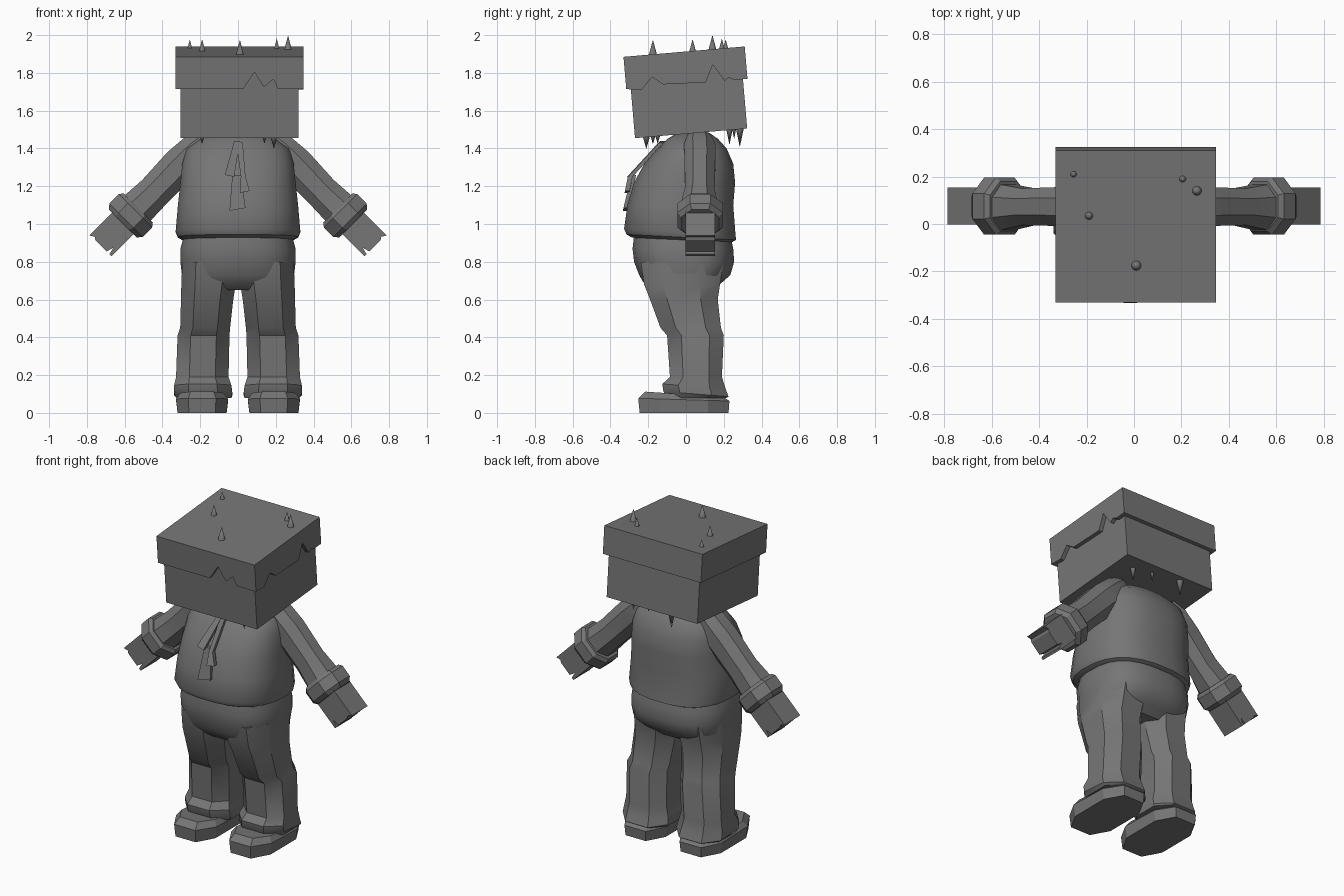
import bpy, bmesh, math
from mathutils import Matrix, Vector

cube = bpy.data.objects.get("Cube")
if cube:
    bpy.data.objects.remove(cube)

grey = bpy.data.materials.new("stone_grey")
grey.use_nodes = True
grey.diffuse_color = (0.18, 0.18, 0.18, 1)
grey.node_tree.nodes["Principled BSDF"].inputs["Base Color"].default_value = (0.18, 0.18, 0.18, 1)


def finish(name, bm, matrix=None, angle=0):
    """Turn a bmesh into a named object; angle > 0 smooths below that angle."""
    if matrix:
        bm.transform(matrix)
    bmesh.ops.recalc_face_normals(bm, faces=bm.faces)
    mesh = bpy.data.meshes.new(name)
    bm.to_mesh(mesh)
    bm.free()
    mesh.materials.append(grey)
    obj = bpy.data.objects.new(name, mesh)
    bpy.context.collection.objects.link(obj)
    if angle:
        bpy.ops.object.select_all(action='DESELECT')
        obj.select_set(True)
        bpy.context.view_layer.objects.active = obj
        bpy.ops.object.shade_smooth_by_angle(angle=math.radians(angle))
    return obj


def loft(name, rings, sides=8, power=2.0, matrix=None, angle=0):
    """Rings are (z, x0, x1, y0, y1[, tilt]) cross-sections joined bottom to top."""
    bm = bmesh.new()
    unit = []
    for i in range(sides):
        a = math.tau * (i + 0.5) / sides
        unit.append([math.copysign(abs(t) ** (2 / power), t) for t in (math.cos(a), math.sin(a))])
    peak = max(u[0] for u in unit)
    loops = []
    for z, x0, x1, y0, y1, *tilt in rings:
        t = tilt[0] if tilt else 0
        loop = []
        for u, v in unit:
            y = (y1 - y0) / 2 * v / peak
            loop.append(bm.verts.new(((x0 + x1) / 2 + (x1 - x0) / 2 * u / peak,
                                      (y0 + y1) / 2 + y, z + t * y)))
        loops.append(loop)
    for low, high in zip(loops, loops[1:]):
        for i in range(sides):
            j = (i + 1) % sides
            bm.faces.new((low[i], low[j], high[j], high[i]))
    bm.faces.new(loops[0])
    bm.faces.new(loops[-1])
    return finish(name, bm, matrix, angle)


# Torso: a rounded shirt with a flared hem
loft("shirt", [
    (0.915, -.29, .29, -.285, .24, -.05), (0.93, -.318, .318, -.315, .265, -.05),
    (0.96, -.33, .33, -.328, .262, -.05), (1.1, -.318, .318, -.31, .25),
    (1.22, -.305, .305, -.275, .26), (1.32, -.295, .295, -.22, .25),
    (1.4, -.27, .27, -.15, .215), (1.45, -.2, .2, -.1, .17),
    (1.485, -.1, .1, -.04, .12)], 24, 2.5, angle=35)

# Hips
loft("hips", [
    (0.65, -.26, .26, -.17, .14), (0.69, -.29, .29, -.225, .19),
    (0.73, -.297, .297, -.248, .235), (0.8, -.305, .305, -.275, .255),
    (0.87, -.305, .305, -.283, .25), (0.94, -.285, .285, -.275, .235)], 24, 2.6, angle=35)

for side, sign in (("left", 1), ("right", -1)):
    mirror = Matrix.Scale(sign, 4, Vector((1, 0, 0)))

    # Trouser leg with a kneed break and a flared cuff
    loft(side + "_leg", [
        (0.08, .035, .325, -.1, .215), (0.1, .03, .34, -.12, .225, -.08),
        (0.14, .035, .338, -.125, .21, -.08), (0.19, .05, .328, -.085, .19),
        (0.41, .045, .32, -.1, .2), (0.45, .042, .306, -.135, .185),
        (0.6, .025, .302, -.19, .168), (0.68, .012, .3, -.222, .18),
        (0.8, .01, .295, -.24, .2)], 8, 2.5, mirror, 35)

    # Chunky shoe
    loft(side + "_shoe", [
        (0, .06, .32, -.245, .225), (0.07, .052, .328, -.253, .23, -.03),
        (0.098, .075, .305, -.215, .2, -.07)], 8, 2.8, mirror, 20)

    # Arm pieces run down a 45 degree axis from the shoulder
    arm = mirror @ Matrix.Translation((.2, .07, 1.42)) @ Matrix.Rotation(math.radians(135), 4, 'Y')
    loft(side + "_sleeve", [
        (-.05, -.06, .06, -.06, .06), (0.03, -.085, .08, -.08, .085),
        (0.15, -.095, .095, -.078, .085), (0.35, -.085, .095, -.075, .08),
        (0.5, -.095, .1, -.1, .1)], 8, 2.2, arm, 35)
    loft(side + "_cuff", [
        (0.47, -.105, .115, -.1, .11), (0.49, -.12, .13, -.115, .125),
        (0.56, -.12, .13, -.115, .125), (0.585, -.1, .11, -.095, .105)], 8, 2.2, arm)

    # Blocky hand with a small cleft at the finger end
    bm = bmesh.new()
    outline = [(-.075, .54), (.085, .54), (.085, .755), (.06, .74), (.045, .75),
               (-.04, .75), (-.05, .71), (-.06, .75), (-.075, .75)]
    # The cleft sits on the upper edge of the hand
    face = bm.faces.new([bm.verts.new((-x + .01, -.072, z)) for x, z in outline])
    out = bmesh.ops.extrude_face_region(bm, geom=[face])
    bmesh.ops.translate(bm, vec=(0, .155, 0), verts=[v for v in out["geom"] if isinstance(v, bmesh.types.BMVert)])
    finish(side + "_hand", bm, arm)


# Neck tie: flat strips lying on the chest
def chest(z):
    return -.1 - (1.45 - z) * .92 if z > 1.25 else -.284 - (1.25 - z) * .2


def strip(name, points, lift):
    bm = bmesh.new()
    face = bm.faces.new([bm.verts.new((x, chest(z) - lift, z)) for x, z in points])
    out = bmesh.ops.extrude_face_region(bm, geom=[face])
    bmesh.ops.translate(bm, vec=(0, .025, 0), verts=[v for v in out["geom"] if isinstance(v, bmesh.types.BMVert)])
    finish(name, bm)


strip("tie_left_tail", [(-.02, 1.44), (.01, 1.44), (-.02, 1.25), (-.07, 1.26)], .028)
strip("tie_right_tail", [(-.01, 1.44), (.025, 1.43), (.04, 1.25), (.062, 1.175), (.01, 1.165), (.015, 1.25)], .024)
strip("tie_long_tail", [(-.03, 1.26), (.015, 1.26), (.04, 1.085), (-.045, 1.07)], .014)

# Head frame: origin at the middle of the box bottom, tipped forward
head = Matrix.Translation((.0075, .027, 1.48)) @ Matrix.Rotation(math.radians(4.9), 4, 'X')
INNER, OUTER, RIM, TOP = .298, .322, .262, .434
WIDE = 1.05  # the head is slightly wider than deep

bm = bmesh.new()
bmesh.ops.create_cube(bm, size=1, matrix=Matrix.Translation((0, 0, .2)) @ Matrix.Diagonal((INNER * 2 * WIDE, INNER * 2, .4, 1)))
finish("head_box", bm, head)

# Lid: a skirt whose lower rim is jagged on the front and left
jag_front = [(.02, 0), (.08, .09), (.13, .01), (.18, .053), (.205, 0)]
jag_left = [(-.24, -.008), (-.18, .053), (-.125, .009), (.1, 0), (.145, .09), (.2, 0), (.225, .015), (.25, 0)]
o = OUTER
walls = [[(-o, -o, 0)] + [(x / WIDE, -o, h) for x, h in jag_front],
         [(o, -o, 0)] + [(o, y, h) for y, h in jag_left],
         [(o, o, 0)], [(-o, o, 0)]]
bm = bmesh.new()
rim = [[bm.verts.new((x * WIDE, y, RIM + h)) for x, y, h in wall] for wall in walls]
top = [bm.verts.new((w[0][0] * WIDE, w[0][1], TOP)) for w in walls]
for i in range(4):
    j = (i + 1) % 4
    bm.faces.new(rim[i] + [rim[j][0], top[j], top[i]])
bm.faces.new(top)
outer_rim = sum(rim, [])
clamp = lambda v, m: max(-m, min(m, v))
inner_rim = [bm.verts.new((clamp(v.co.x, INNER * WIDE), clamp(v.co.y, INNER), v.co.z)) for v in outer_rim]
for i in range(len(outer_rim)):
    j = (i + 1) % len(outer_rim)
    bm.faces.new((outer_rim[i], outer_rim[j], inner_rim[j], inner_rim[i]))
finish("head_lid", bm, head)


# Spikes on the lid and below the box: (x, y, radius, height)
def spike(name, x, y, z, radius, height):
    bm = bmesh.new()
    bmesh.ops.create_cone(bm, cap_ends=True, segments=10, radius1=radius, radius2=0, depth=abs(height),
                          matrix=Matrix.Translation((x, y, z + height / 2)) @ Matrix.Rotation(0 if height > 0 else math.pi, 4, 'X'))
    finish(name, bm, angle=40)


for i, (x, y, r, h) in enumerate([(-.255, .21, .013, .045), (-.19, .035, .017, .062), (.01, -.175, .021, .077),
                                  (.205, .19, .014, .052), (.265, .14, .02, .075)]):
    spike(f"top_spike_{i + 1}", x, y, 1.913 + y * .086, r, h)
for i, (x, y, r, h) in enumerate([(.19, -.21, .018, .062), (-.19, -.175, .012, .04), (.14, -.15, .012, .04),
                                  (.2, .23, .016, .08), (-.1, .285, .02, .095), (.08, .255, .01, .05)]):
    spike(f"under_spike_{i + 1}", x, y, 1.478 + y * .086, r, -h)
